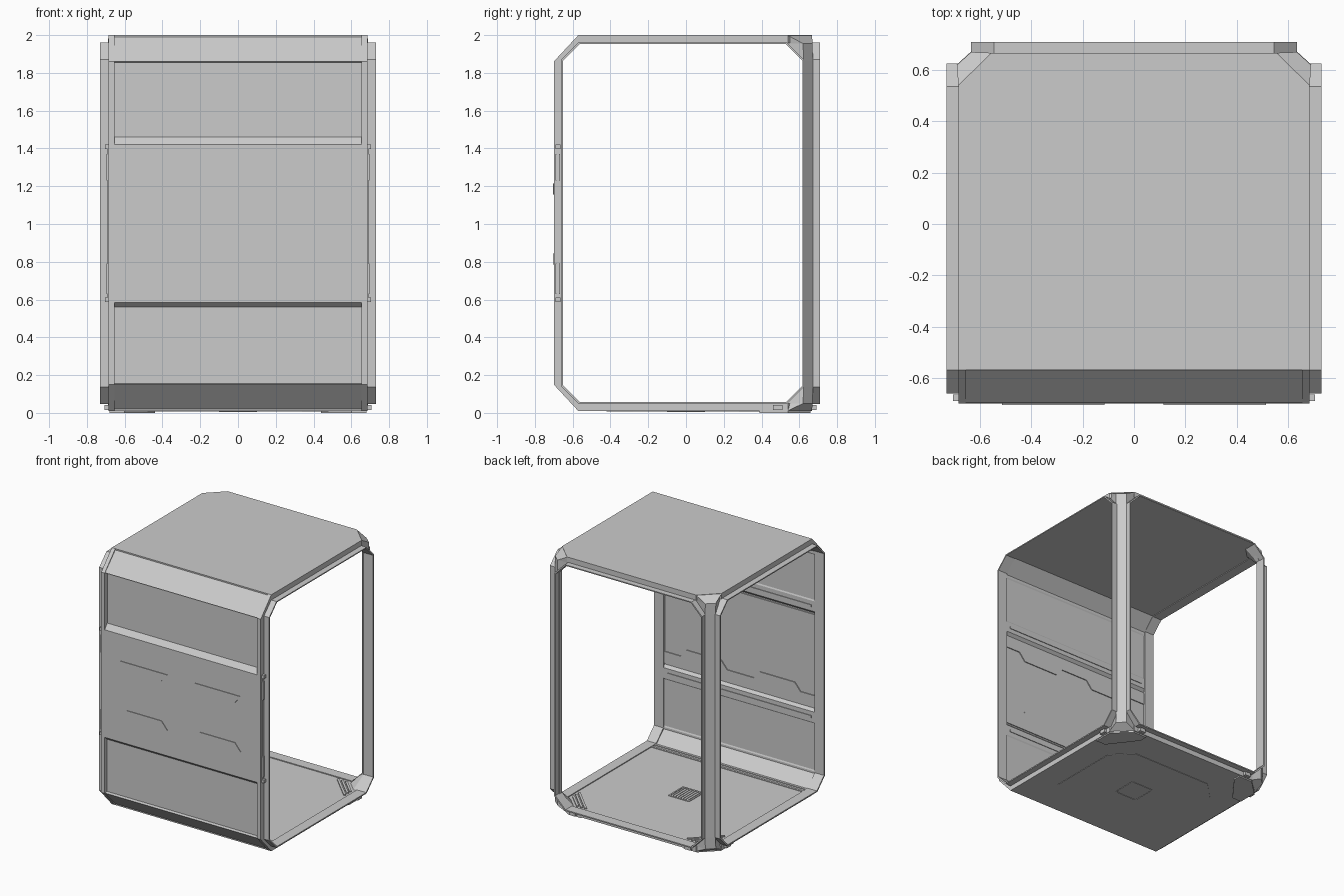
import bpy, bmesh

if "Cube" in bpy.data.objects:
    bpy.data.objects.remove(bpy.data.objects["Cube"])


def make(name, verts, faces):
    bm = bmesh.new()
    vs = [bm.verts.new(v) for v in verts]
    for f in faces:
        bm.faces.new([vs[i] for i in f])
    bmesh.ops.recalc_face_normals(bm, faces=bm.faces[:])
    me = bpy.data.meshes.new(name)
    bm.to_mesh(me)
    bm.free()
    ob = bpy.data.objects.new(name, me)
    bpy.context.collection.objects.link(ob)
    return ob


def place(axis, p, t):
    return {'x': (t, p[0], p[1]), 'y': (p[0], t, p[1]), 'z': (p[0], p[1], t)}[axis]


def loft(name, sections):
    """Closed solid through a list of equal-length 3D loops."""
    n = len(sections[0])
    verts = [v for s in sections for v in s]
    faces = [list(range(n)), list(range(len(verts) - n, len(verts)))]
    for k in range(len(sections) - 1):
        for i in range(n):
            j = (i + 1) % n
            faces.append([k * n + i, k * n + j, (k + 1) * n + j, (k + 1) * n + i])
    return make(name, verts, faces)


def prism(name, pts, axis, a, b):
    return loft(name, [[place(axis, p, t) for p in pts] for t in (a, b)])


def box(name, x0, x1, y0, y1, z0, z1):
    return prism(name, [(x0, y0), (x1, y0), (x1, y1), (x0, y1)], 'z', z0, z1)


def octagon(u0, u1, v0, v1, c):
    return [(u0 + c, v0), (u1 - c, v0), (u1, v0 + c), (u1, v1 - c),
            (u1 - c, v1), (u0 + c, v1), (u0, v1 - c), (u0, v0 + c)]


def ring(name, outer, inner, axis, a, b):
    n = len(outer)
    loops = [(outer, a), (outer, b), (inner, b), (inner, a)]
    verts = [place(axis, p, t) for pts, t in loops for p in pts]
    faces = []
    for k in range(4):
        for i in range(n):
            j, m = (i + 1) % n, (k + 1) % 4
            faces.append([k * n + i, k * n + j, m * n + j, m * n + i])
    return make(name, verts, faces)


# Floor and ceiling slabs with cut rear corners
plan = [(-.685, -.57), (.685, -.57), (.685, .54), (.555, .667), (-.555, .667), (-.685, .54)]
prism("floor", plan, 'z', .01, .05)
prism("ceiling", plan, 'z', 1.957, 2.0)

# Front wall with recessed upper and lower panels and a proud middle band
wall = [(-.565, .015), (-.695, .15), (-.672, .155), (-.672, .56), (-.70, .585),
        (-.70, 1.42), (-.668, 1.46), (-.668, 1.855), (-.695, 1.86), (-.565, 1.995),
        (-.565, 1.957), (-.655, 1.86), (-.655, 1.84), (-.660, 1.83), (-.660, 1.48),
        (-.655, 1.47), (-.655, 1.39), (-.675, 1.37), (-.675, .63), (-.655, .61),
        (-.655, .53), (-.660, .52), (-.660, .16), (-.655, .15), (-.655, .135), (-.565, .05)]
prism("front_wall", wall, 'x', -.66, .66)

# Wall end ribs, following the chamfered section
rib = [(-.57, .01), (-.70, .15), (-.70, 1.86), (-.57, 2.0),
       (-.565, 1.957), (-.655, 1.86), (-.655, .135), (-.565, .05)]

for sz in (-1, 1):
    # Interior bands along the edges of the middle panel
    za, zb = sorted((1 + sz * .36, 1 + sz * .27))
    box("inner_band", -.655, .655, -.677, -.668, za, zb)
    # Dark seam strip along the interior ledge
    zc = 1 + sz * .43
    box("ledge_strip", -.62, .62, -.657, -.650, zc - .008, zc + .008)
    # Raised trapezoid cover plates on the middle panel, outside and inside
    for sx in (-1, 1):
        cx = sx * .315
        pts = [(cx - .20, 1 + sz * .215), (cx + .20, 1 + sz * .215),
               (cx + .15, 1 + sz * .155), (cx - .15, 1 + sz * .155)]
        prism("outer_cover_plate", pts, 'y', -.705, -.699)
        prism("inner_cover_plate", [(x, z + sz * .055) for x, z in pts], 'y', -.677, -.668)

for s in (-1, 1):
    prism("wall_end_rib", rib, 'x', s * .655, s * .685)

    # Side opening sleeve
    ring("side_sleeve", octagon(-.660, .625, .048, 1.960, .09),
         octagon(-.650, .616, .057, 1.952, .087), 'x', s * .65, s * .73)

    # Rear corner pillar, flaring into the cut corners
    mid = [(.635, .672), (.69, .622), (.68, .616), (.645, .616), (.622, .64), (.622, .665)]
    end = [(.555, .667), (.685, .54), (.67, .53), (.62, .53), (.54, .61), (.54, .66)]
    rim = [(.635, .67), (.69, .62)] + end[2:]
    secs = [(end, .012), (rim, .05), (mid, .14), (mid, 1.865), (rim, 1.955), (end, 1.998)]
    loft("corner_pillar", [[(s * x, y, z) for x, y in p] for p, z in secs])

    # Ribbed corner brackets on the floor and feet beneath it
    for k in range(3):
        o = k * .035
        a, b, d = (.50 - o, .60), (.62, .48 - o), .012
        prism("floor_corner_rib", [(s * a[0], a[1]), (s * b[0], b[1]),
              (s * (b[0] + d), b[1] + d), (s * (a[0] + d), a[1] + d)], 'z', .048, .058)
    prism("corner_foot", [(s * x, y) for x, y in
          [(.44, .66), (.44, .60), (.50, .52), (.60, .39), (.68, .39), (.68, .54), (.555, .66)]],
          'z', 0, .012)

    # Latches along the wall ends and at the base corners
    for z in (.60, 1.41):
        box("wall_latch", s * .68, s * .705, -.69, -.665, z - .012, z + .012)
    for z0, z1 in ((.63, .79), (1.23, 1.37)):
        box("hinge_cover", s * .68, s * .696, -.69, -.667, z0, z1)
    box("hinge_rod", s * .68, s * .69, -.685, -.672, .6, 1.41)
    box("side_base_latch", s * .66, s * .708, .46, .51, .015, .042)
    box("rear_base_latch", s * .47, s * .52, .65, .69, .015, .042)

# Rear opening sleeve
ring("rear_sleeve", octagon(-.635, .635, .048, 1.960, .09),
     octagon(-.625, .625, .057, 1.952, .087), 'y', .63, .71)

# Floor drain: frame and slats, plus access hatch below
ring("drain_frame", octagon(-.09, .09, -.09, .09, .005), octagon(-.078, .078, -.078, .078, .004),
     'z', .048, .055)
for i in range(7):
    x = -.066 + i * .022
    box("drain_slat", x - .005, x + .005, -.08, .08, .048, .054)
prism("underfloor_plate", octagon(-.48, .48, -.42, .42, .14), 'z', .007, .012)
ring("underfloor_hatch", octagon(-.1, .1, -.1, .1, .01), octagon(-.088, .088, -.088, .088, .01),
     'z', .004, .008)

# Trim strips where floor meets the front wall
for y in (-.56, -.52):
    box("floor_trim", -.65, .65, y, y + .018, .048, .055)
